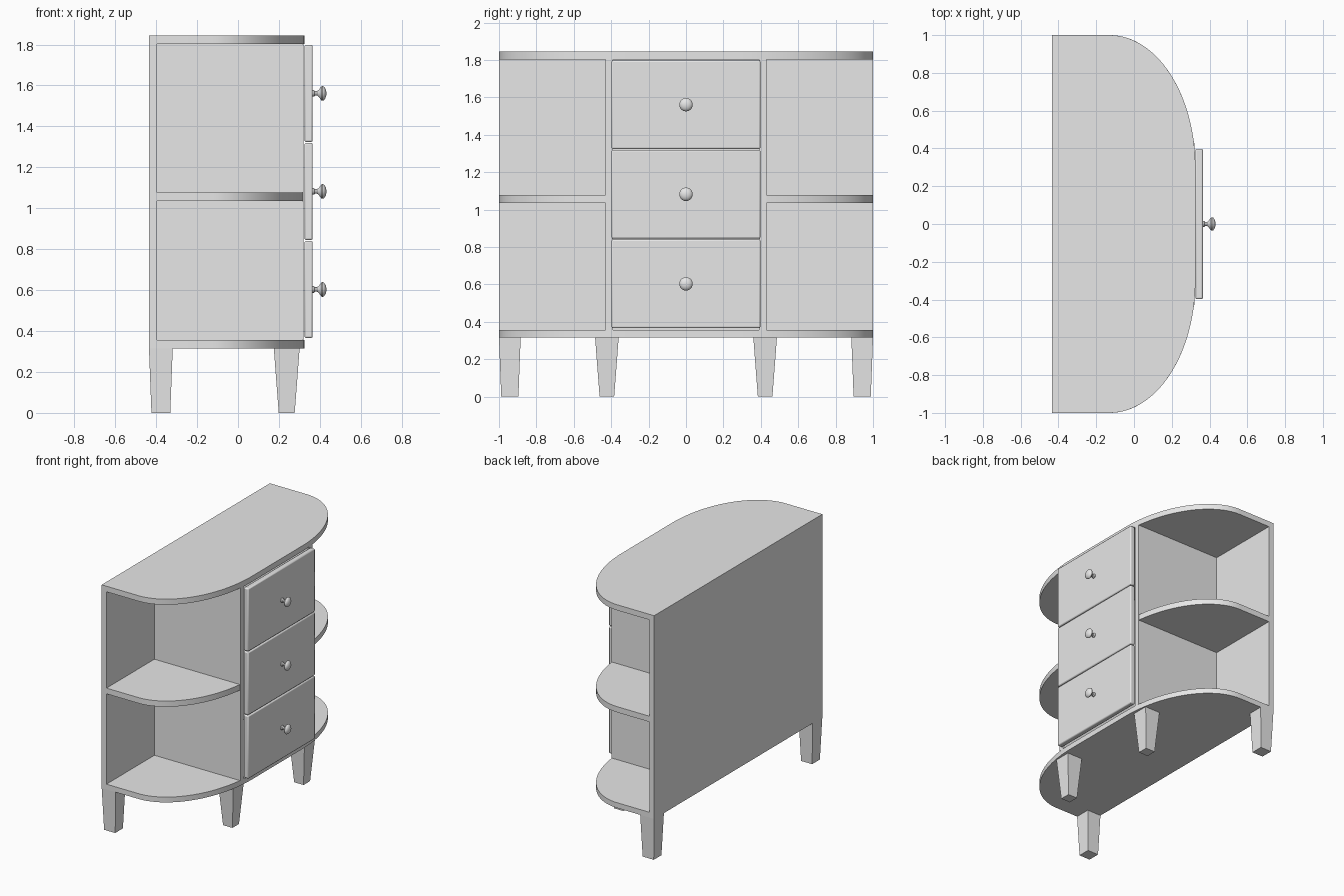
import bpy, bmesh, math
from mathutils import Matrix, Vector

cube = bpy.data.objects.get("Cube")
if cube:
    bpy.data.objects.remove(cube, do_unlink=True)

grey = bpy.data.materials.new("plain grey")
grey.use_nodes = True
grey.diffuse_color = (0.8, 0.8, 0.8, 1)
grey.node_tree.nodes["Principled BSDF"].inputs["Base Color"].default_value = (0.8, 0.8, 0.8, 1)

# Shared cabinet measures
BACK, FRONT, INNER = -0.435, 0.325, -0.395
BASE, FLOOR, CEILING, TOP = 0.315, 0.355, 1.803, 1.845
DIVIDER = 0.43
CURVE_X, CURVE_Y = -0.13, 0.3        # centre of the rounded corners


def finish(name, bm, bevel=0):
    bmesh.ops.recalc_face_normals(bm, faces=bm.faces)
    mesh = bpy.data.meshes.new(name)
    bm.to_mesh(mesh)
    bm.free()
    mesh.materials.append(grey)
    for face in mesh.polygons:
        face.use_smooth = True
    mesh.set_sharp_from_angle(angle=math.radians(30))
    obj = bpy.data.objects.new(name, mesh)
    bpy.context.collection.objects.link(obj)
    if bevel:
        mod = obj.modifiers.new("Bevel", 'BEVEL')
        mod.width, mod.segments = bevel, 2
    return obj


def box(name, low, high, bevel=0):
    low, high = Vector(low), Vector(high)
    bm = bmesh.new()
    bmesh.ops.create_cube(bm, size=1)
    bmesh.ops.scale(bm, vec=high - low, verts=bm.verts)
    bmesh.ops.translate(bm, vec=(low + high) / 2, verts=bm.verts)
    return finish(name, bm, bevel)


def board(name, outline, bottom, top):
    bm = bmesh.new()
    face = bm.faces.new([bm.verts.new((x, y, bottom)) for x, y in outline])
    new = bmesh.ops.extrude_face_region(bm, geom=[face])["geom"]
    verts = [v for v in new if isinstance(v, bmesh.types.BMVert)]
    bmesh.ops.translate(bm, vec=(0, 0, top - bottom), verts=verts)
    return finish(name, bm)


def corner(start_y, steps=28):
    """Quarter ellipse from the front edge round to the side."""
    start = math.asin((start_y - CURVE_Y) / (1 - CURVE_Y))
    angles = [start + (math.pi / 2 - start) * i / steps for i in range(steps + 1)]
    return [(CURVE_X + (FRONT - CURVE_X) * math.cos(a),
             CURVE_Y + (1 - CURVE_Y) * math.sin(a)) for a in angles]


def leg(name, x, y, top_width, foot_width):
    bm = bmesh.new()
    bmesh.ops.create_cube(bm, size=1)
    for v in bm.verts:
        width = top_width if v.co.z > 0 else foot_width
        v.co = (x + v.co.x * width, y + v.co.y * width, BASE if v.co.z > 0 else 0)
    finish(name, bm)


def knob(name, z):
    profile = [(0.016, 0), (0.016, 0.006), (0.011, 0.012), (0.011, 0.022), (0.02, 0.032),
               (0.034, 0.042), (0.036, 0.048), (0.033, 0.055), (0.024, 0.062),
               (0.012, 0.066), (0, 0.067)]
    bm = bmesh.new()
    verts = [bm.verts.new((r, 0, h)) for r, h in profile]
    edges = [bm.edges.new(pair) for pair in zip(verts, verts[1:])]
    bmesh.ops.spin(bm, geom=verts + edges, cent=(0, 0, 0), axis=(0, 0, 1),
                   angle=math.tau, steps=24)
    bmesh.ops.remove_doubles(bm, verts=bm.verts, dist=0.0001)
    bm.transform(Matrix.Translation((0.365, 0, z)) @ Matrix.Rotation(math.pi / 2, 4, 'Y'))
    finish(name, bm)


# Rounded top and bottom boards
half = corner(CURVE_Y)
full = [(BACK, -1)] + [(x, -y) for x, y in reversed(half)] + half + [(BACK, 1)]
board("bottom_board", full, BASE, FLOOR)
board("top_board", full, CEILING, TOP)

# Back panel
box("back_panel", (BACK, -1, FLOOR), (INNER, 1, CEILING))

# Dividers, open shelves and legs on each side
shelf = [(INNER, DIVIDER)] + corner(DIVIDER) + [(INNER, 1)]
for side, s in (("left", 1), ("right", -1)):
    y0, y1 = sorted((s * DIVIDER, s * (DIVIDER - 0.04)))
    box(f"divider_{side}", (INNER, y0, FLOOR), (0.32, y1, CEILING))
    board(f"shelf_{side}", [(x, s * y) for x, y in shelf], 1.035, 1.078)
    leg(f"back_leg_{side}", -0.377, s * 0.942, 0.116, 0.092)
    leg(f"front_leg_{side}", 0.238, s * 0.423, 0.126, 0.078)

# Three drawer fronts with turned knobs
for i, place in enumerate(("bottom", "middle", "top")):
    z = 0.603 + i * 0.479
    box(f"drawer_{place}", (FRONT, -0.398, z - 0.237), (0.365, 0.398, z + 0.237), 0.008)
    knob(f"knob_{place}", z)
